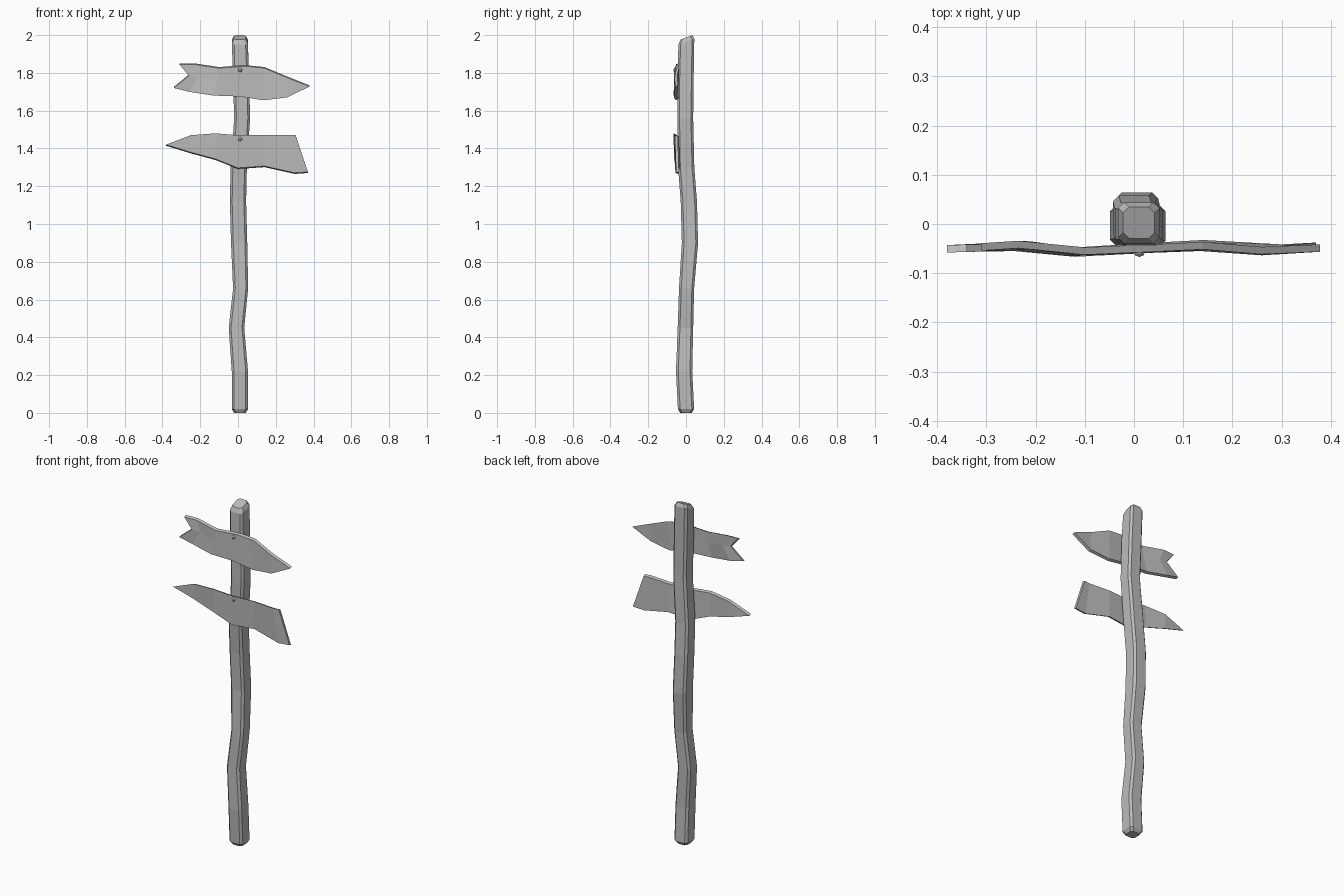
import bpy, bmesh
from mathutils import Vector

if "Cube" in bpy.data.objects:
    bpy.data.objects.remove(bpy.data.objects["Cube"], do_unlink=True)

GREY = (0.5, 0.5, 0.5, 1)
grey = bpy.data.materials.new("plain_grey")
grey.use_nodes = True
grey.diffuse_color = GREY
grey.node_tree.nodes["Principled BSDF"].inputs["Base Color"].default_value = GREY


def finish(name, bm):
    bmesh.ops.recalc_face_normals(bm, faces=bm.faces)
    mesh = bpy.data.meshes.new(name)
    bm.to_mesh(mesh)
    bm.free()
    mesh.materials.append(grey)
    obj = bpy.data.objects.new(name, mesh)
    bpy.context.collection.objects.link(obj)
    return obj


def section(half, chamfer):
    """Square outline with cut corners."""
    a, b = half, half - chamfer
    return [(b, -a), (a, -b), (a, b), (b, a), (-b, a), (-a, b), (-a, -b), (-b, -a)]


# Crooked post: rings of a chamfered square along a wandering centre line
# (x, y, z, half width, slant of the ring)
path = [(.01, 0, 0, .031, 0), (.01, 0, .02, .043, 0), (.01, -.01, .22, .043, 0),
        (-.008, -.003, .45, .041, 0), (.014, .003, .66, .040, 0),
        (.006, .021, .9, .043, 0), (0, .015, 1.12, .043, 0),
        (.004, .001, 1.3, .043, 0), (.022, -.004, 1.56, .042, 0),
        (.015, -.002, 1.8, .043, 0), (.01, .002, 1.965, .042, .35),
        (.01, .003, 1.988, .032, .37)]
bm = bmesh.new()
rings = []
for x, y, z, half, slant in path:
    rings.append([bm.verts.new((x + u, y + v, z + v * slant))
                  for u, v in section(half, .012)])
for low, high in zip(rings, rings[1:]):
    for i in range(8):
        j = (i + 1) % 8
        bm.faces.new((low[i], low[j], high[j], high[i]))
bm.faces.new(rings[0])
bm.faces.new(rings[-1])
finish("post", bm)


def board(name, columns, lean, mid_z, rake):
    """Warped plank from columns of (front y, points from top to bottom)."""
    bm = bmesh.new()
    grid = [[bm.verts.new((x, y + lean * (z - mid_z), z)) for x, z in pts]
            for y, pts in columns]
    for a, b in zip(grid, grid[1:]):
        for i in range(max(len(a), len(b)) - 1):
            corners = [a[min(i, len(a) - 1)], a[min(i + 1, len(a) - 1)],
                       b[min(i + 1, len(b) - 1)], b[min(i, len(b) - 1)]]
            bm.faces.new(list(dict.fromkeys(corners)))
    # Thicken towards the post, raking the rim slightly
    back = bmesh.ops.extrude_face_region(bm, geom=bm.faces[:], use_keep_orig=True)
    moved = [g for g in back["geom"] if isinstance(g, bmesh.types.BMVert)]
    bmesh.ops.translate(bm, verts=moved, vec=Vector((0, .015, rake)))
    finish(name, bm)


# Upper board: notched tail at -x, point at +x
board("upper_board", [
    (-.056, [(-.31, 1.845), (-.26, 1.785), (-.34, 1.72)]),
    (-.051, [(-.235, 1.845), (-.21, 1.78), (-.26, 1.70)]),
    (-.064, [(-.10, 1.825), (-.11, 1.755), (-.13, 1.68)]),
    (-.058, [(.04, 1.835), (.02, 1.755), (.01, 1.675)]),
    (-.053, [(.14, 1.825), (.14, 1.74), (.135, 1.655)]),
    (-.062, [(.26, 1.775), (.26, 1.725), (.26, 1.67)]),
    (-.056, [(.378, 1.728)])], .02, 1.75, .006)

# Lower board: point at -x, wide slanted tail at +x
board("lower_board", [
    (-.057, [(-.38, 1.42)]),
    (-.052, [(-.25, 1.47), (-.25, 1.38)]),
    (-.064, [(-.12, 1.48), (-.12, 1.345)]),
    (-.058, [(0, 1.47), (0, 1.297)]),
    (-.050, [(.14, 1.47), (.14, 1.307)]),
    (-.060, [(.27, 1.47), (.30, 1.271)]),
    (-.056, [(.305, 1.47), (.37, 1.276)])], -.03, 1.39, -.006)

# Round nail heads
for name, z in (("upper_nail", 1.815), ("lower_nail", 1.45)):
    bm = bmesh.new()
    bmesh.ops.create_uvsphere(bm, u_segments=8, v_segments=6, radius=.012)
    bmesh.ops.translate(bm, verts=bm.verts, vec=Vector((.011, -.055, z)))
    finish(name, bm)
